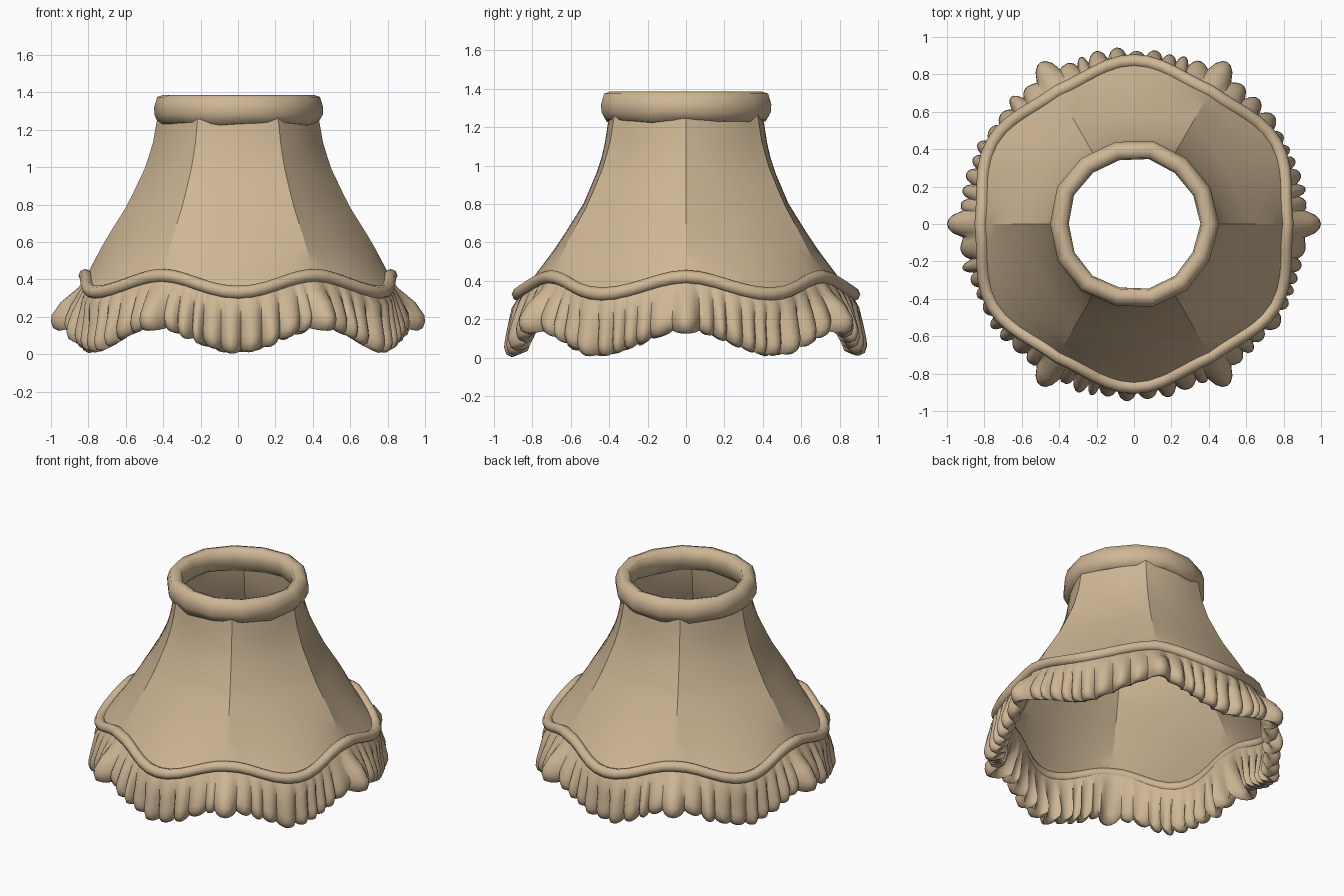
import bpy
import bmesh
import random
from math import cos, sin, pi, radians, degrees

random.seed(4)
if "Cube" in bpy.data.objects:
    bpy.data.objects.remove(bpy.data.objects["Cube"], do_unlink=True)

fabric = bpy.data.materials.new("tan fabric")
fabric.use_nodes = True
tan = (0.62, 0.47, 0.30, 1)
fabric.diffuse_color = tan
bsdf = fabric.node_tree.nodes["Principled BSDF"]
bsdf.inputs["Base Color"].default_value = tan
bsdf.inputs["Roughness"].default_value = 0.9


def loft(name, angles, section, closed, smooth):
    """Sweep section(angle) -> [(radius, z), ...] once round the z axis."""
    bm = bmesh.new()
    rings = [[bm.verts.new((r * cos(a), r * sin(a), z)) for r, z in section(a)]
             for a in angles]
    count = len(rings[0])
    for i, ring in enumerate(rings):
        after = rings[(i + 1) % len(rings)]
        for j in range(count if closed else count - 1):
            k = (j + 1) % count
            bm.faces.new((ring[j], ring[k], after[k], after[j]))
    mesh = bpy.data.meshes.new(name)
    bm.to_mesh(mesh)
    bm.free()
    mesh.materials.append(fabric)
    obj = bpy.data.objects.new(name, mesh)
    bpy.context.collection.objects.link(obj)
    bpy.ops.object.select_all(action='DESELECT')
    obj.select_set(True)
    bpy.context.view_layer.objects.active = obj
    bpy.ops.object.shade_smooth_by_angle(angle=radians(smooth))
    return obj


def lookup(profile, z):
    """Radius at height z on a profile listed from top to bottom."""
    for (z0, r0), (z1, r1) in zip(profile, profile[1:]):
        if z >= z1 or (z1, r1) == profile[-1]:
            return r0 + (r1 - r0) * (z - z0) / (z1 - z0)


def even(n):
    return [2 * pi * i / n for i in range(n)]


# Six panels: seams at every 60 degrees, scalloped hem highest at the seams
SEAM = [(1.27, .43), (1.13, .455), (1.0, .495), (.8, .59), (.6, .715), (.43, .805)]
MIDDLE = [(1.27, .40), (1.13, .42), (1.0, .45), (.8, .535), (.6, .66), (.43, .785), (.34, .86)]


def at_seam(a):
    return (1 + cos(6 * a)) / 2


def hem_z(a):
    return .34 + .09 * at_seam(a)


def shade_radius(a, z):
    off = abs((a % (pi / 3)) - pi / 6)
    crease = (1 / cos(off) - 1) / (1 / cos(pi / 6) - 1)
    seam, mid = lookup(SEAM, z), lookup(MIDDLE, z)
    return mid + (seam - mid) * crease


def shade_section(a):
    steps = 12
    heights = [1.27 + (hem_z(a) - 1.27) * i / steps for i in range(steps + 1)]
    return [(shade_radius(a, z), z) for z in heights]


loft("shade_panels", even(60), shade_section, False, 20)


# Padded collar round the top opening
def collar_section(a):
    wob = .008 * sin(5 * a + 1)
    ring = [(.40, 1.387), (.435, 1.375), (.452, 1.32), (.45, 1.28), (.428, 1.235 + wob),
            (.39, 1.225 + wob), (.365, 1.25), (.352, 1.31), (.36, 1.37)]
    return [(r + wob * .5, z) for r, z in ring]


loft("top_collar", even(14), collar_section, True, 60)


# Rolled trim that follows the scalloped hem
def trim_section(a):
    r, z = shade_radius(a, hem_z(a)) + .012, hem_z(a) - .01
    return [(r + .036 * cos(t), z - .036 * sin(t)) for t in even(8)]


loft("hem_trim", even(72), trim_section, True, 60)

# Gathered ruffle: one wide pleat on each seam, nine uneven ones between
pleats = []                      # (start, end, depth) in degrees
for s in range(6):
    pleats.append((60 * s - 4.5, 60 * s + 4.5, 1.0))
    widths = [random.uniform(.7, 1.4) for _ in range(9)]
    start = 60 * s + 4.5
    for w in widths:
        end = start + 51 * w / sum(widths)
        pleats.append((start, end, random.uniform(.5, 1.0)))
        start = end
ruffle_angles = [radians(s + (e - s) * i / 6) for s, e, d in pleats for i in range(6)]


def pleat_lobe(a):
    deg = degrees(a)
    for s, e, depth in pleats:
        if s - 1e-6 <= deg < e - 1e-6:
            return depth * max(0, sin(pi * (deg - s) / (e - s))) ** .7
    return 0


def ruffle_section(a):
    w, lobe = at_seam(a), pleat_lobe(a)
    off = abs((degrees(a) + 30) % 60 - 30)
    bump = .05 * max(0, 1 - (off / 6) ** 2)
    hem, top = shade_radius(a, hem_z(a)), hem_z(a) - .03
    out = .895 + .055 * lobe + bump
    low = .022 + .125 * w - .022 * lobe
    belly = low + .05
    drop = top - belly
    return [(hem + .015, top),
            (hem + .035 + .015 * lobe, top - drop * .2),
            (hem + (out - hem) * .7 + .008 * lobe, top - drop * .55),
            (out - .004, belly + drop * .15),
            (out, belly),
            (out - .012, low + .014),
            (out - .04, low),
            (out - .07, low + .012),
            (out - .085, belly),
            (hem - .01, top - drop * .3),
            (hem - .015, top)]


loft("hem_ruffle", ruffle_angles, ruffle_section, True, 50)
